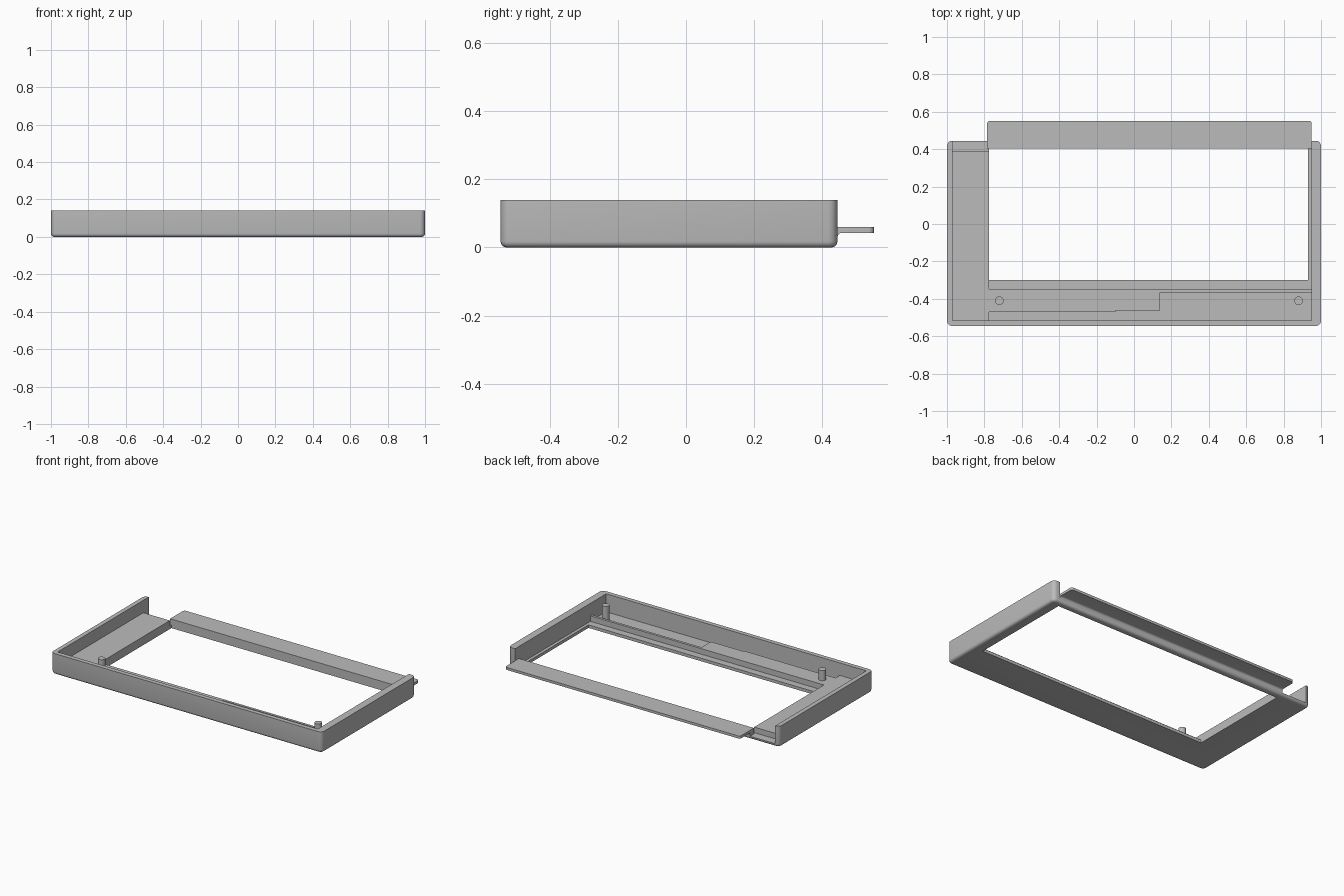
import bpy, bmesh, math

if "Cube" in bpy.data.objects:
    bpy.data.objects.remove(bpy.data.objects["Cube"])

grey = bpy.data.materials.new("plain grey")
grey.diffuse_color = (0.5, 0.5, 0.5, 1)
grey.use_nodes = True
grey.node_tree.nodes["Principled BSDF"].inputs["Base Color"].default_value = grey.diffuse_color


def finish(name, bm):
    bmesh.ops.recalc_face_normals(bm, faces=bm.faces)
    me = bpy.data.meshes.new(name)
    bm.to_mesh(me)
    bm.free()
    me.materials.append(grey)
    ob = bpy.data.objects.new(name, me)
    bpy.context.collection.objects.link(ob)
    return ob


def prism(points, direction):
    """Extrude a closed outline of 3D points along a direction."""
    bm = bmesh.new()
    face = bm.faces.new([bm.verts.new(p) for p in points])
    ext = bmesh.ops.extrude_face_region(bm, geom=[face])
    verts = [g for g in ext["geom"] if isinstance(g, bmesh.types.BMVert)]
    bmesh.ops.translate(bm, verts=verts, vec=direction)
    return bm


def block(x0, x1, y0, y1, z0, z1):
    return prism([(x0, y0, z0), (x1, y0, z0), (x1, y1, z0), (x0, y1, z0)], (0, 0, z1 - z0))


def round_edges(bm, rule, radius, segments=5):
    edges = [e for e in bm.edges if rule(*[v.co for v in e.verts])]
    bmesh.ops.bevel(bm, geom=edges, offset=radius, segments=segments, profile=0.5, affect='EDGES')


def upright(a, b):
    return abs(a.z - b.z) > 0.01 and (a.xy - b.xy).length < 1e-4


def smooth(ob):
    bpy.ops.object.select_all(action='DESELECT')
    bpy.context.view_layer.objects.active = ob
    ob.select_set(True)
    bpy.ops.object.shade_smooth_by_angle(angle=math.radians(35))


# Tray: rounded block, hollowed, open at the back, with a large window in the floor
FLOOR, DECK = 0.02, 0.057
bm = block(-1, 1, -0.545, 0.445, 0, 0.14)
round_edges(bm, upright, 0.028)
round_edges(bm, lambda a, b: max(a.z, b.z) < 1e-4, 0.018, 4)
tray = finish("tray", bm)
for name, size in (("cavity_cutter", (-0.97, 0.95, -0.515, 0.7, FLOOR, 0.3)),
                   ("window_cutter", (-0.775, 0.93, -0.30, 0.405, -0.1, 0.2))):
    cutter = finish(name, block(*size))
    cutter.hide_render = True
    cutter.hide_set(True)
    mod = tray.modifiers.new(name, 'BOOLEAN')
    mod.operation = 'DIFFERENCE'
    mod.solver = 'EXACT'
    mod.object = cutter
    bpy.context.view_layer.objects.active = tray
    bpy.ops.object.modifier_apply(modifier=name)
    bpy.data.objects.remove(cutter)
smooth(tray)

# Raised side platform
finish("side_platform", block(-0.97, -0.775, -0.515, 0.388, FLOOR, DECK))

# Stepped front deck that narrows to a rib
outline = [(-0.775, -0.47), (-0.1, -0.47), (-0.1, -0.463), (0.14, -0.463),
           (0.14, -0.365), (0.95, -0.365), (0.95, -0.348), (-0.775, -0.348)]
finish("front_deck", prism([(x, y, FLOOR) for x, y in outline], (0, 0, DECK - FLOOR)))

# Back rail with an outward flange and a filleted underside
profile = [(0.405, 0.018), (0.445, 0.018), (0.445, 0.03)]
for i in range(1, 6):
    a = math.pi / 2 * i / 5
    profile.append((0.458 - 0.013 * math.cos(a), 0.03 + 0.013 * math.sin(a)))
profile += [(0.552, 0.043), (0.552, 0.06), (0.405, 0.06)]
bm = prism([(-0.785, y, z) for y, z in profile], (1.735, 0, 0))
round_edges(bm, lambda a, b: upright(a, b) and a.y > 0.54, 0.015, 4)
smooth(finish("back_flange", bm))

# Locating pegs
for name, x in (("left_peg", -0.72), ("right_peg", 0.88)):
    ring = [(x + 0.023 * math.cos(math.tau * i / 24),
             -0.41 + 0.023 * math.sin(math.tau * i / 24), FLOOR) for i in range(24)]
    smooth(finish(name, prism(ring, (0, 0, 0.105))))
